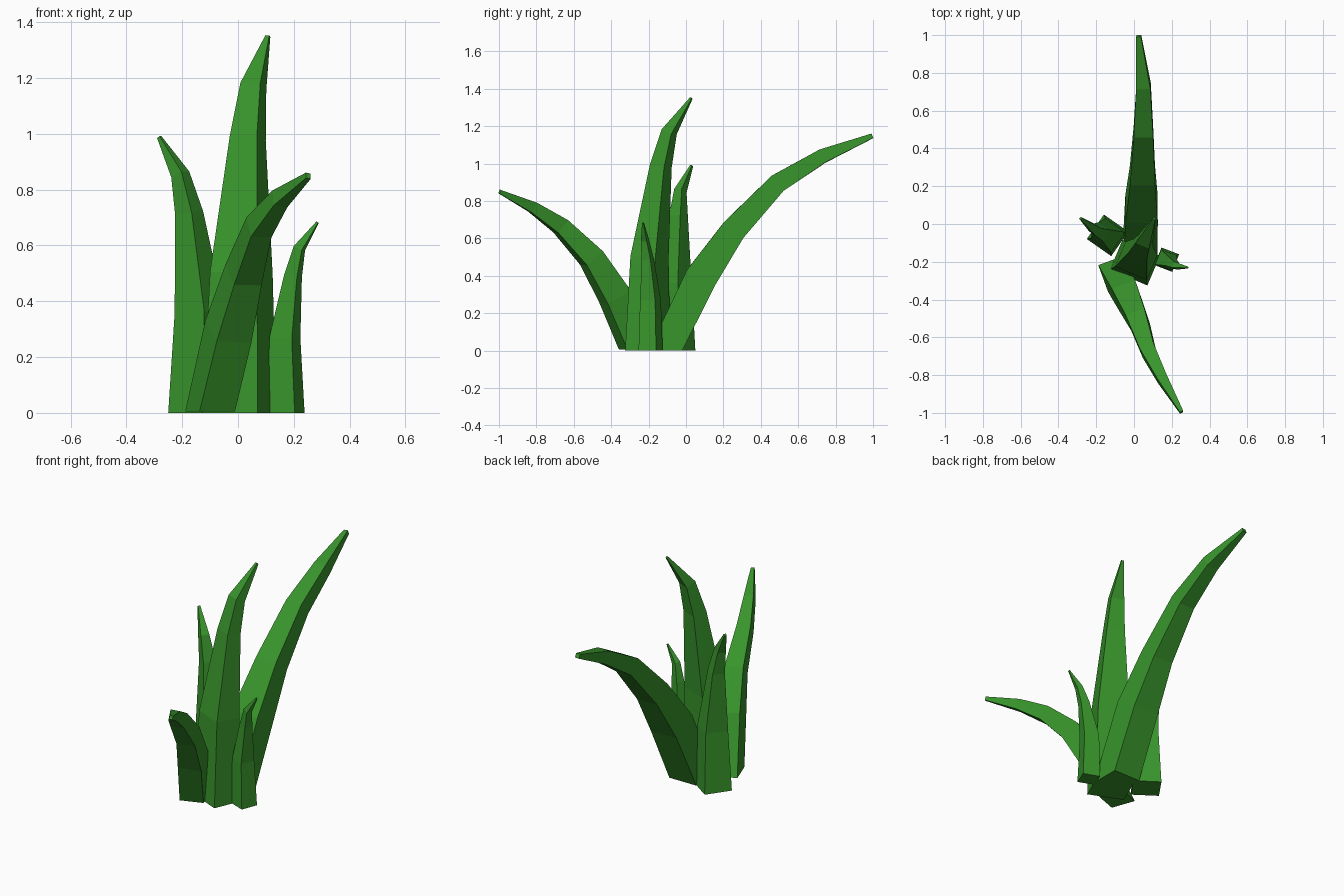
import bpy
from math import radians, cos, sin
from mathutils import Vector

green = bpy.data.materials.new("leaf_green")
green.diffuse_color = (0.04, 0.30, 0.025, 1)


def blade(name, width, depth, yaw, path):
    """Four-sided tapering blade swept along path points (x, y, z, scale)."""
    a = radians(yaw)
    corners = [Vector((u * width / 2 * cos(a) - v * depth / 2 * sin(a),
                       u * width / 2 * sin(a) + v * depth / 2 * cos(a), 0))
               for u, v in ((-1, -1), (1, -1), (1, 1), (-1, 1))]
    pts = [Vector(p[:3]) for p in path]
    up = Vector((0, 0, 1))
    verts, last = [], len(pts) - 1
    for i, c in enumerate(pts):
        # the base ring lies flat on the ground, the others face along the path
        if i == 0:
            t = up
        else:
            t = (c - pts[i - 1]).normalized()
            if i < last:
                t += (pts[i + 1] - c).normalized()
        q = up.rotation_difference(t.normalized())
        verts += [c + q @ (k * path[i][3]) for k in corners]
    faces = [(3, 2, 1, 0), tuple(4 * last + j for j in range(4))]
    for i in range(last):
        for j in range(4):
            k = (j + 1) % 4
            faces.append((4 * i + j, 4 * i + k, 4 * i + 4 + k, 4 * i + 4 + j))
    mesh = bpy.data.meshes.new(name)
    mesh.from_pydata(verts, [], faces)
    mesh.materials.append(green)
    bpy.context.collection.objects.link(bpy.data.objects.new(name, mesh))


# tall upright blade in the middle
blade("tall_blade", 0.215, 0.17, -23, [
    (0.005, -0.205, 0, 1), (0.012, -0.195, 0.5, 0.85), (0.035, -0.135, 0.985, 0.49),
    (0.055, -0.09, 1.17, 0.36), (0.107, 0.028, 1.35, 0.07)])

# left and right short blades
blade("left_blade", 0.158, 0.158, -35, [
    (-0.14, -0.06, 0, 1), (-0.137, -0.06, 0.36, 0.82), (-0.175, -0.04, 0.715, 0.46),
    (-0.207, -0.03, 0.855, 0.31), (-0.282, 0.03, 0.988, 0.08)])
blade("right_blade", 0.1, 0.1, -21, [
    (0.174, -0.189, 0, 1), (0.168, -0.19, 0.27, 0.86), (0.197, -0.205, 0.49, 0.5),
    (0.22, -0.22, 0.59, 0.34), (0.285, -0.23, 0.683, 0.08)])

# long blade arching backward
blade("back_blade", 0.18, 0.18, 0, [
    (0.035, -0.11, 0, 1), (0.04, 0.08, 0.39, 0.95), (0.045, 0.255, 0.645, 0.74),
    (0.05, 0.49, 0.895, 0.57), (0.05, 0.73, 1.04, 0.42), (0.025, 0.996, 1.148, 0.14)])

# blade arching forward
blade("front_blade", 0.135, 0.15, 20, [
    (-0.1, -0.265, 0.005, 1), (-0.035, -0.38, 0.29, 0.98), (0.02, -0.505, 0.495, 0.78),
    (0.075, -0.67, 0.665, 0.58), (0.15, -0.82, 0.767, 0.4), (0.252, -0.996, 0.85, 0.14)])
